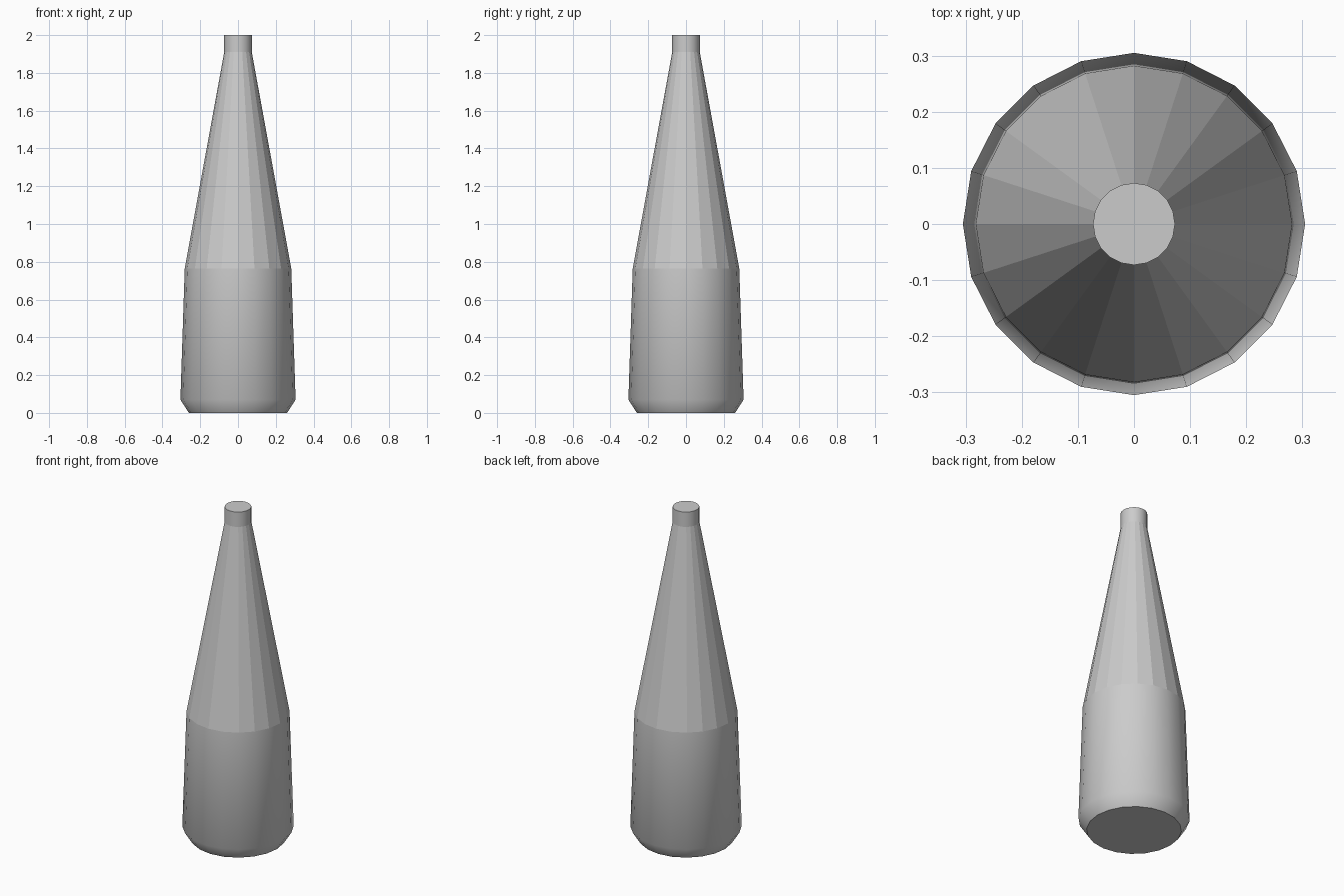
import bpy, bmesh, math

if "Cube" in bpy.data.objects:
    bpy.data.objects.remove(bpy.data.objects["Cube"])

SIDES = 20
# Outline as (radius, height), from base to neck rim
PROFILE = [(0.26, 0.0), (0.305, 0.07), (0.282, 0.765), (0.073, 1.91), (0.073, 2.0)]
SMOOTH = [True, True, False, True]  # the tapered shoulder is faceted


def ring(bm, r, z):
    return [bm.verts.new((r * math.cos(math.tau * i / SIDES),
                          r * math.sin(math.tau * i / SIDES), z)) for i in range(SIDES)]


# Bottle: rings bridged into bands
bm = bmesh.new()
rings = [ring(bm, r, z) for r, z in PROFILE]
for lower, upper, smooth in zip(rings, rings[1:], SMOOTH):
    for i in range(SIDES):
        j = (i + 1) % SIDES
        bm.faces.new((lower[i], lower[j], upper[j], upper[i])).smooth = smooth

# Flat base and top caps
bm.faces.new(rings[0][::-1])
bm.faces.new(rings[-1])

# Crisp edges wherever a flat face meets a smooth one
for e in bm.edges:
    e.smooth = all(f.smooth for f in e.link_faces)

mesh = bpy.data.meshes.new("bottle")
bm.to_mesh(mesh)
bm.free()
bpy.context.collection.objects.link(bpy.data.objects.new("bottle", mesh))
